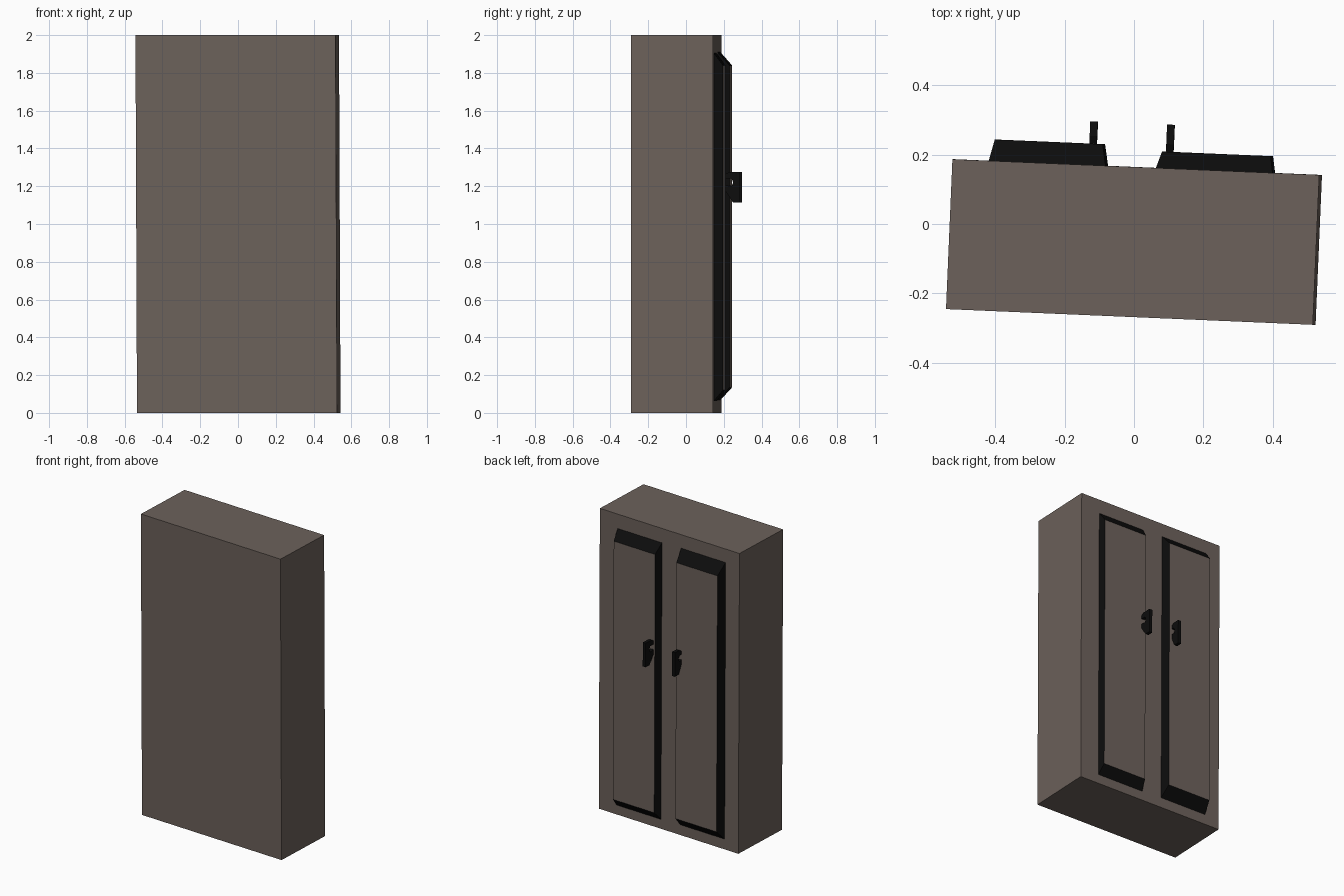
import bpy, bmesh, math
from mathutils import Matrix

if "Cube" in bpy.data.objects:
    bpy.data.objects.remove(bpy.data.objects["Cube"])

W, D, H = 0.53, 0.2165, 2.0            # half width, half depth, height

# whole cabinet is turned slightly and leans a little sideways
shear = Matrix.Identity(4)
shear[0][2] = -0.004
PLACE = Matrix.Translation((0.004, -0.052, 0)) @ shear @ Matrix.Rotation(math.radians(-2.45), 4, 'Z')


def colour(name, rgb):
    m = bpy.data.materials.new(name)
    m.diffuse_color = (*rgb, 1)
    m.use_nodes = True
    m.node_tree.nodes["Principled BSDF"].inputs["Base Color"].default_value = m.diffuse_color
    return m


BROWN = colour("brown_grey", (0.15, 0.12, 0.104))
BLACK = colour("black", (0.004, 0.004, 0.004))


def loft(name, lower, upper, mats, cap_mat=0):
    """Solid between two matching rings of points; the upper cap takes cap_mat."""
    bm = bmesh.new()
    a = [bm.verts.new(p) for p in lower]
    b = [bm.verts.new(p) for p in upper]
    n = len(a)
    bm.faces.new(a[::-1])
    bm.faces.new(b).material_index = cap_mat
    for i in range(n):
        j = (i + 1) % n
        bm.faces.new((a[i], a[j], b[j], b[i]))
    bmesh.ops.recalc_face_normals(bm, faces=bm.faces)
    bm.transform(PLACE)
    me = bpy.data.meshes.new(name)
    bm.to_mesh(me)
    bm.free()
    for m in mats:
        me.materials.append(m)
    ob = bpy.data.objects.new(name, me)
    bpy.context.collection.objects.link(ob)
    return ob


def rect_xy(z):
    return [(-W, -D, z), (W, -D, z), (W, D, z), (-W, D, z)]


def rect_xz(x0, x1, z0, z1, y):
    return [(x0, y, z0), (x1, y, z0), (x1, y, z1), (x0, y, z1)]


# cabinet body
loft("cabinet_body", rect_xy(0), rect_xy(H), [BROWN])

# raised doors: black sloped edges, brown panel
# (name, base rectangle, outer rectangle, thickness, handle x)
DOORS = [
    ("left", (-0.426, -0.0875, 0.066, 1.912), (-0.411, -0.099, 0.135, 1.84), 0.062, -0.129),
    ("right", (0.057, 0.395, 0.06, 1.907), (0.073, 0.387, 0.12, 1.84), 0.048, 0.093),
]

# pull handle side profile (depth, height) with a finger notch towards the door
GRIP = [(0, 1.262), (0.025, 1.275), (0.343, 1.275), (0.343, 1.115), (0.305, 1.115),
        (0, 1.18), (0, 1.205), (0.298, 1.2), (0.307, 1.22), (0.298, 1.24), (0, 1.24)]

for side, base, outer, thick, hx in DOORS:
    face = D + thick
    loft(side + "_door", rect_xz(*base, D - 0.002), rect_xz(*outer, face), [BLACK, BROWN], 1)
    prof = [(face - 0.003 + (y if y < 0.1 else y - face + 0.003), z) for y, z in GRIP]
    loft(side + "_handle", [(hx - 0.011, y, z) for y, z in prof],
         [(hx + 0.011, y, z) for y, z in prof], [BLACK])
